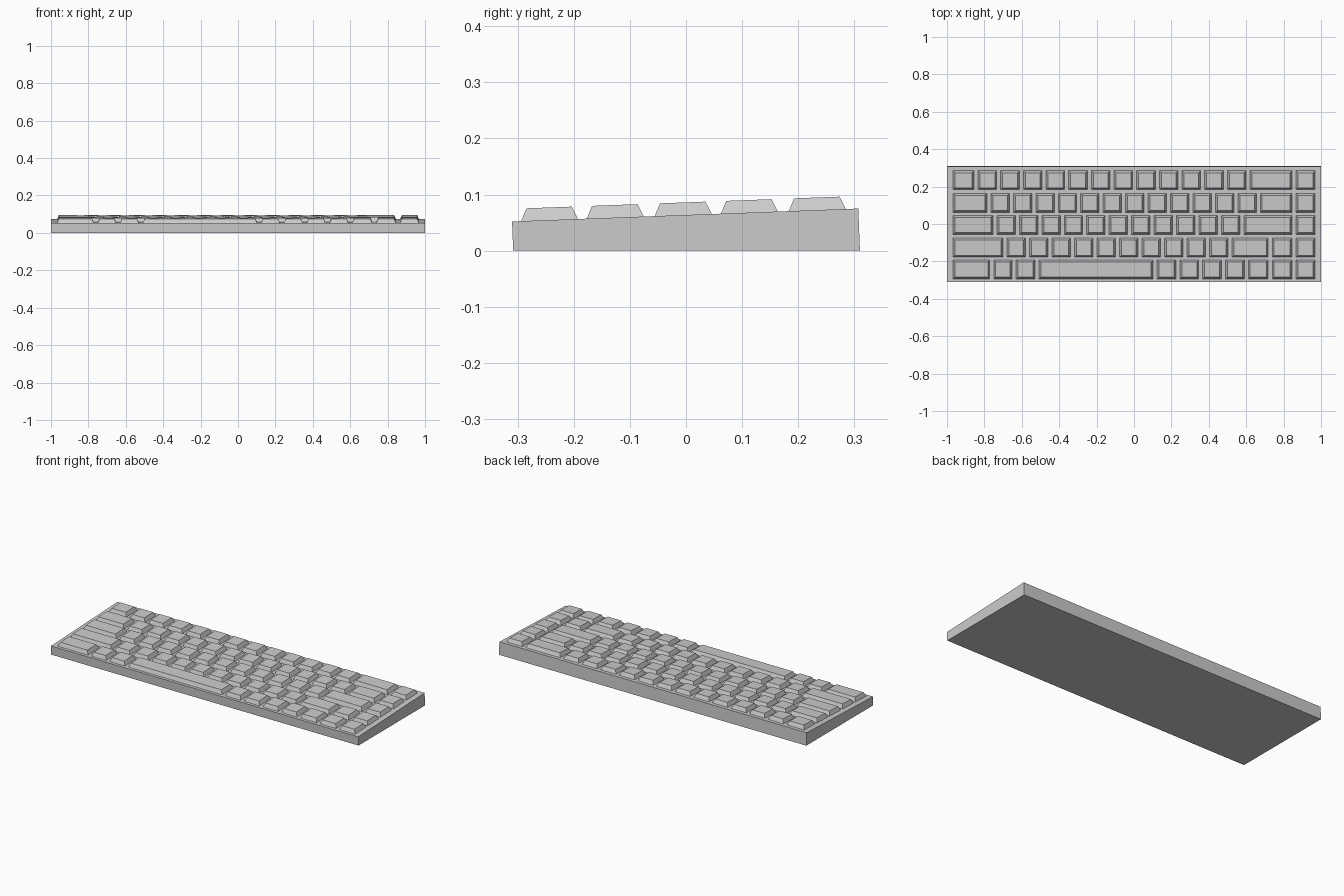
import bpy, bmesh, math
from mathutils import Vector

if "Cube" in bpy.data.objects:
    bpy.data.objects.remove(bpy.data.objects["Cube"])

SLOPE = math.atan(0.0372)     # tilt of the top plate
MID_Z = 0.0635                # plate height at y = 0
KEY_H = 0.0225
INSET = 0.0105
GAP = 0.021
LEFT, RIGHT = -0.968, 0.968


def make_object(name, bm):
    bmesh.ops.recalc_face_normals(bm, faces=bm.faces)
    mesh = bpy.data.meshes.new(name)
    bm.to_mesh(mesh)
    bm.free()
    obj = bpy.data.objects.new(name, mesh)
    bpy.context.collection.objects.link(obj)
    return obj


def run(start, end, count):
    """Left edges of equal keys spread between start and end."""
    return [start + (end - start) * i / count for i in range(count)]


def add_key(bm, x0, x1, y0, y1):
    """Tapered keycap standing on the tilted plate."""
    up = Vector((0, -math.sin(SLOPE), math.cos(SLOPE)))

    def ring(d, h):
        pts = [(x0 + d, y0 + d), (x1 - d, y0 + d), (x1 - d, y1 - d), (x0 + d, y1 - d)]
        return [bm.verts.new(Vector((x, y, MID_Z + y * math.tan(SLOPE))) + up * h)
                for x, y in pts]

    low, high = ring(0, -0.0005), ring(INSET, KEY_H)
    bm.faces.new(low[::-1])
    bm.faces.new(high)
    for i in range(4):
        j = (i + 1) % 4
        bm.faces.new((low[i], low[j], high[j], high[i]))


# Wedge case: side profile extruded across the width
bm = bmesh.new()
profile = [(-0.308, 0), (0.31, 0), (0.307, 0.075), (-0.31, 0.052)]
face = bm.faces.new([bm.verts.new((-1, y, z)) for y, z in profile])
ext = bmesh.ops.extrude_face_region(bm, geom=[face])
bmesh.ops.translate(bm, vec=(2, 0, 0),
                    verts=[v for v in ext["geom"] if isinstance(v, bmesh.types.BMVert)])
make_object("case", bm)

# Key rows, back to front: name, front y, left edges of the keys
COL = 0.866
rows = [
    ("number_row_keys", 0.183, run(-0.834, 0.620, 12) + [0.620, COL]),
    ("upper_letter_keys", 0.062, run(-0.765, 0.675, 12) + [0.675, COL]),
    ("home_row_keys", -0.056, run(-0.733, 0.587, 11) + [0.587, COL]),
    ("lower_letter_keys", -0.177, run(-0.680, 0.524, 10) + [0.524, 0.739, COL]),
    ("space_bar_row_keys", -0.294, [-0.750, -0.631, -0.509]
     + run(0.123, 0.611, 4) + [0.611, 0.739, COL]),
]
for name, y, starts in rows:
    bm = bmesh.new()
    edges = [LEFT] + starts + [RIGHT + GAP]
    for a, b in zip(edges, edges[1:]):
        add_key(bm, a, b - GAP, y, y + 0.102)
    make_object(name, bm)
